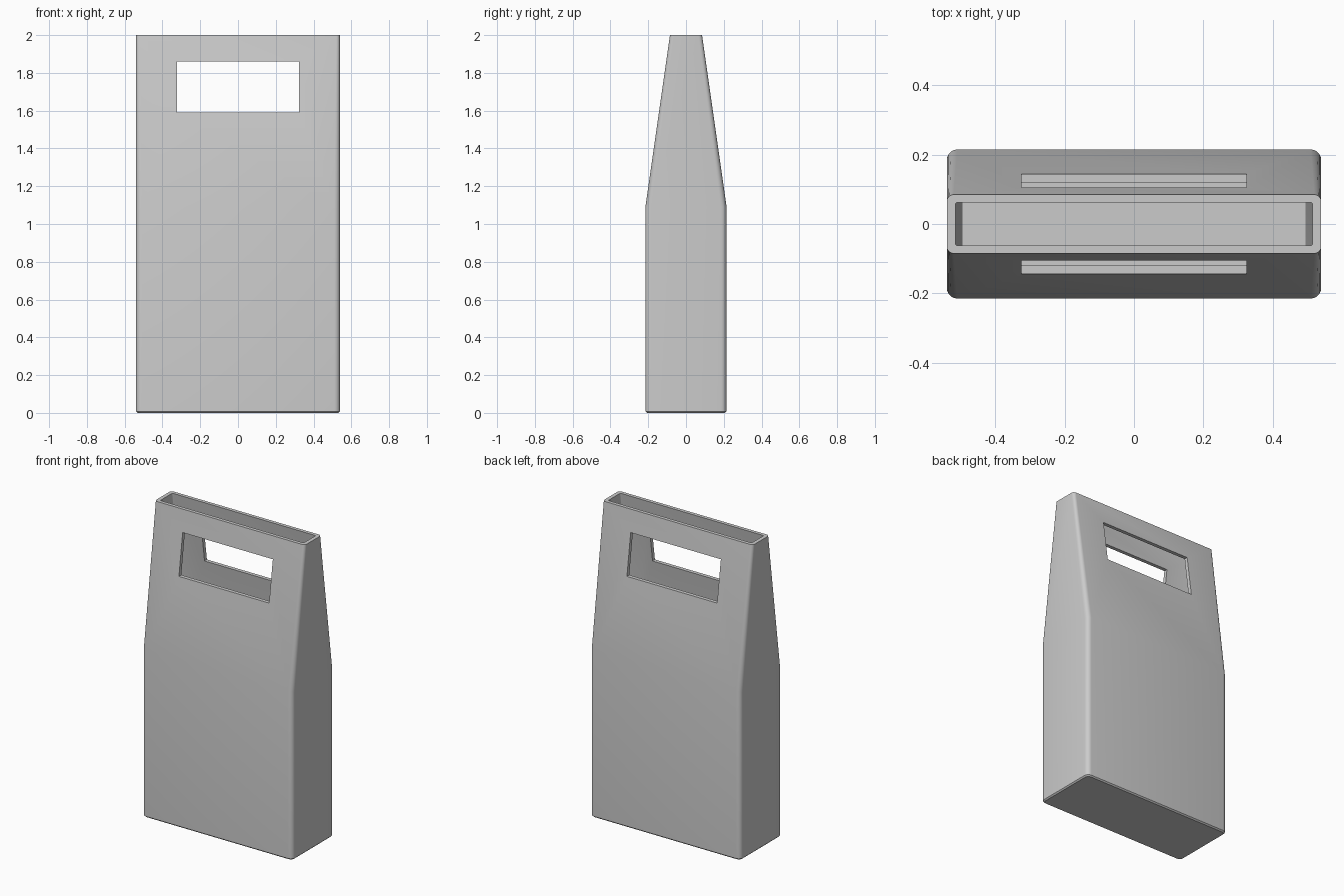
import bpy, bmesh
from math import sin, cos, pi

if "Cube" in bpy.data.objects:
    bpy.data.objects.remove(bpy.data.objects["Cube"])


def rounded_rect(bm, hx, hy, z, r, seg=5):
    """Ring of vertices around a rounded rectangle."""
    ring = []
    for k, (sx, sy) in enumerate([(1, 1), (-1, 1), (-1, -1), (1, -1)]):
        for i in range(seg + 1):
            a = (k + i / seg) * pi / 2
            ring.append(bm.verts.new((sx * (hx - r) + r * cos(a),
                                      sy * (hy - r) + r * sin(a), z)))
    return ring


# Hollow bag: outer skin up to the rim, then the lining down to the floor
sections = [  # half width, half depth, height, corner radius
    (0.532, 0.207, 0.0, 0.025),
    (0.54, 0.215, 0.008, 0.03),
    (0.54, 0.215, 1.09, 0.03),
    (0.54, 0.085, 2.0, 0.02),
    (0.515, 0.062, 2.0, 0.006),
    (0.515, 0.19, 1.08, 0.01),
    (0.495, 0.19, 0.025, 0.01),
]
bm = bmesh.new()
rings = [rounded_rect(bm, *s) for s in sections]
for lower, upper in zip(rings, rings[1:]):
    n = len(lower)
    for i in range(n):
        j = (i + 1) % n
        bm.faces.new((lower[i], lower[j], upper[j], upper[i]))
bm.faces.new(rings[0][::-1])
bm.faces.new(rings[-1])
bmesh.ops.recalc_face_normals(bm, faces=bm.faces[:])
mesh = bpy.data.meshes.new("bag_body")
bm.to_mesh(mesh)
bm.free()
bag = bpy.data.objects.new("bag_body", mesh)
bpy.context.collection.objects.link(bag)

# Handle slots cut straight through the front and back walls
bpy.ops.mesh.primitive_cube_add(size=1, location=(0, 0, 1.724))
cutter = bpy.context.object
cutter.name = "handle_cutter"
cutter.scale = (0.648, 1, 0.27)
cutter.hide_render = True
cut = bag.modifiers.new("handle_slots", 'BOOLEAN')
cut.object = cutter
cut.operation = 'DIFFERENCE'
cut.solver = 'EXACT'

bpy.ops.object.select_all(action='DESELECT')
bpy.context.view_layer.objects.active = bag
bag.select_set(True)
bpy.ops.object.modifier_apply(modifier=cut.name)
bpy.data.objects.remove(cutter, do_unlink=True)
bpy.ops.object.shade_smooth_by_angle(angle=0.5)
